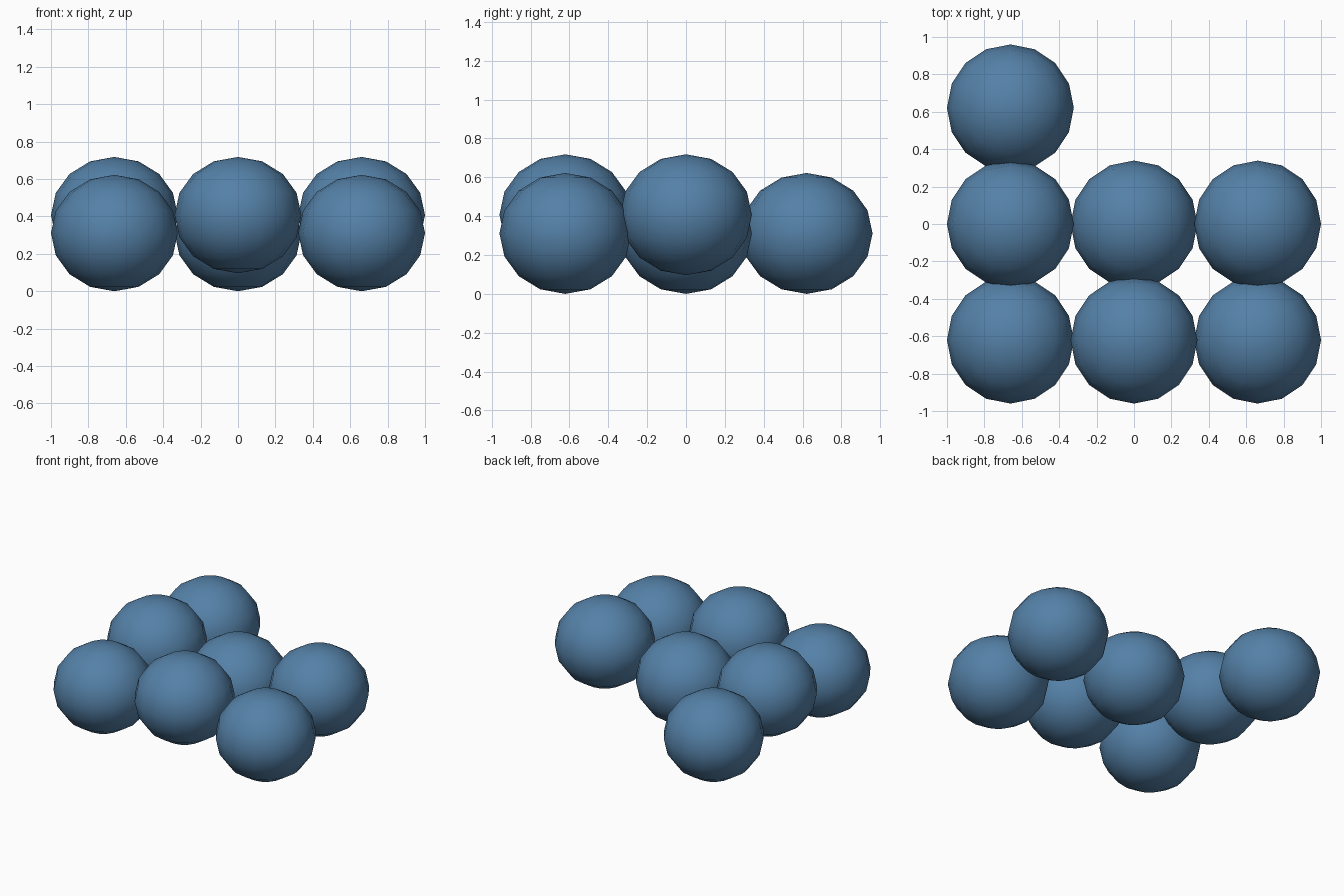
import bpy

if "Cube" in bpy.data.objects:
    bpy.data.objects.remove(bpy.data.objects["Cube"])

R, H = 0.339, 0.311         # horizontal and vertical radius of a ball
DX, DY = 0.661, 0.621       # grid spacing
LOW, HIGH = 0.311, 0.407    # centre heights, alternating like a checkerboard

blue = bpy.data.materials.new("blue")
blue.diffuse_color = (0.09, 0.22, 0.39, 1)
blue.use_nodes = True
blue.node_tree.nodes["Principled BSDF"].inputs["Base Color"].default_value = blue.diffuse_color


def ball(col, row):
    z = LOW if (col + row) % 2 == 0 else HIGH
    bpy.ops.mesh.primitive_uv_sphere_add(segments=16, ring_count=8, radius=1,
                                         location=(col * DX, row * DY, z))
    ob = bpy.context.object
    ob.name = f"ball_{col + 1}_{row + 1}"
    ob.scale = (R, R, H)
    bpy.ops.object.transform_apply(location=False, rotation=False, scale=True)
    bpy.ops.object.shade_smooth()
    ob.data.materials.append(blue)


# Two full rows of three balls, plus one ball at the back left
for row in (-1, 0):
    for col in (-1, 0, 1):
        ball(col, row)
ball(-1, 1)
